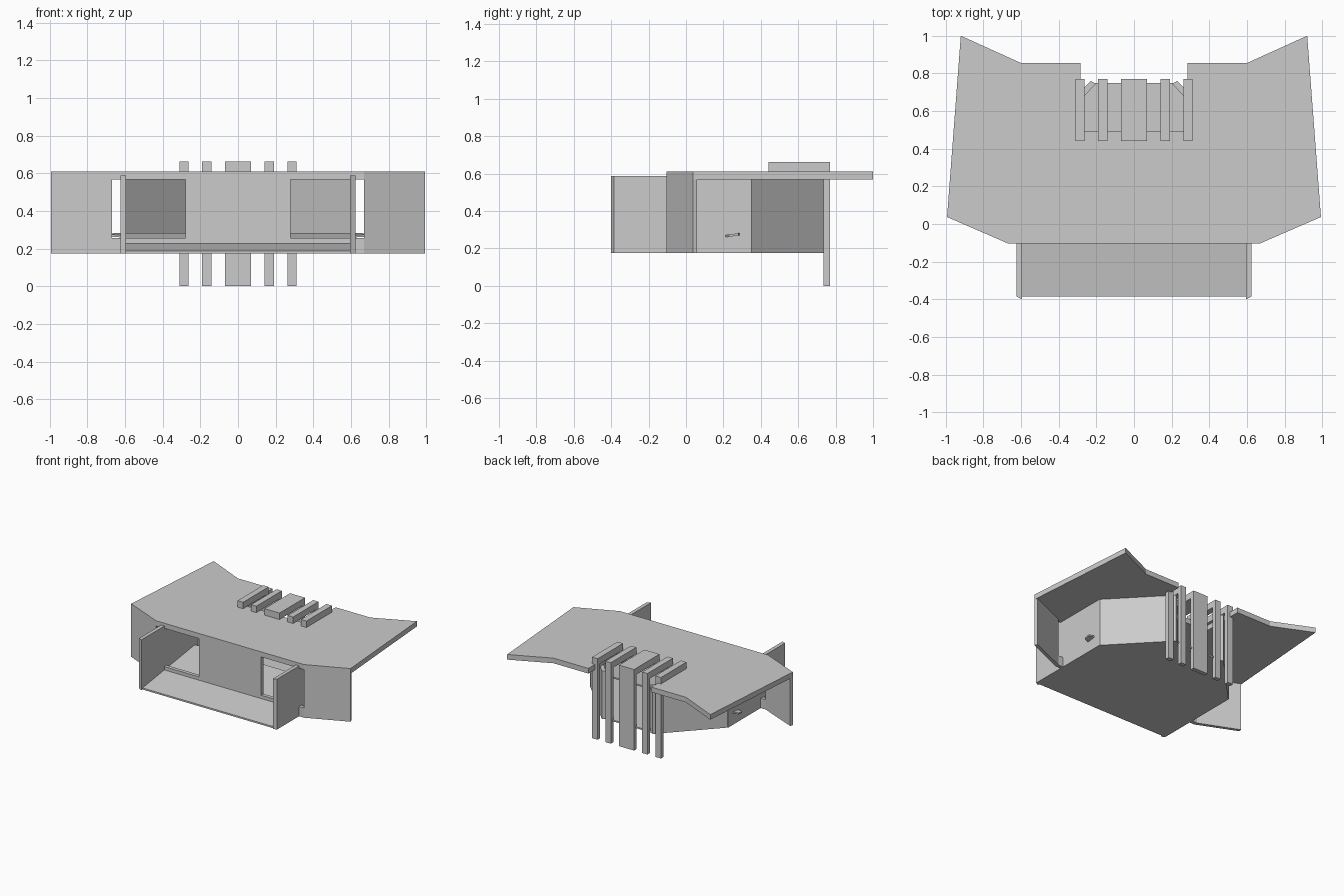
import bpy, bmesh

if "Cube" in bpy.data.objects:
    bpy.data.objects.remove(bpy.data.objects["Cube"])


def prism(name, pts, lo, hi, axis='z', slope=0.0):
    """Extrude a closed outline along z (points are x,y) or along x (points are y,z).
    slope tilts a z-extruded plate so that it rises towards the back."""
    bm = bmesh.new()
    place = (lambda p: (p[0], p[1], lo + slope * p[1])) if axis == 'z' else (lambda p: (lo, p[0], p[1]))
    face = bm.faces.new([bm.verts.new(place(p)) for p in pts])
    ext = bmesh.ops.extrude_face_region(bm, geom=[face])
    verts = [g for g in ext['geom'] if isinstance(g, bmesh.types.BMVert)]
    d = hi - lo
    bmesh.ops.translate(bm, verts=verts, vec=(0, 0, d) if axis == 'z' else (d, 0, 0))
    bmesh.ops.recalc_face_normals(bm, faces=bm.faces)
    mesh = bpy.data.meshes.new(name)
    bm.to_mesh(mesh)
    bm.free()
    obj = bpy.data.objects.new(name, mesh)
    bpy.context.collection.objects.link(obj)
    return obj


def mirrored(obj):
    mod = obj.modifiers.new("mirror", 'MIRROR')
    mod.use_axis[0] = True
    return obj


def rect(a0, b0, a1, b1):
    return [(a0, b0), (a1, b0), (a1, b1), (a0, b1)]


def symmetric(half):
    return half + [(-x, y) for x, y in reversed(half)]


BASE = 0.175

# Roof with a slot in its rear edge
prism("roof", symmetric([(0.67, -0.103), (0.993, 0.037), (0.92, 1.0), (0.60, 0.855),
                         (0.285, 0.855), (0.285, 0.495)]), 0.568, 0.61)

# Front wall: centre panel, sill under the two openings, angled wings
prism("front_panel", rect(-0.28, -0.103, 0.28, -0.073), BASE, 0.568)
mirrored(prism("front_sill", rect(0.28, -0.103, 0.67, -0.073), BASE, 0.255))
mirrored(prism("front_wing", [(0.67, -0.103), (0.993, 0.037), (0.985, 0.06),
                              (0.67, -0.073)], BASE, 0.568))

# Flat base, reaching forward as a porch and back to the fins
prism("base_floor", symmetric([(0.60, -0.385), (0.60, 0.35), (0.205, 0.748)]), BASE, 0.187)

# Thin ramp rising from the porch, its rear corners poking through the side walls
prism("ramp", symmetric([(0.595, -0.385), (0.595, 0.20), (0.67, 0.23), (0.67, 0.28),
                         (0.53, 0.30)]), 0.23, 0.242, slope=0.14)

# Side walls running through the openings, and the angled rear walls
mirrored(prism("side_wall", [(0.595, -0.40), (0.625, -0.385), (0.625, 0.35),
                             (0.595, 0.34)], BASE, 0.568))
mirrored(prism("side_wall_front_top", [(0.595, -0.40), (0.625, -0.385), (0.625, -0.10),
                                       (0.595, -0.10)], 0.568, 0.587))
mirrored(prism("rear_wall", [(0.595, 0.335), (0.625, 0.345), (0.23, 0.76),
                             (0.202, 0.745)], BASE, 0.568))

# L-shaped rear fins lying on the roof and dropping to the ground
fin = [(0.44, 0.61), (0.735, 0.61), (0.735, 0.0), (0.77, 0.0), (0.77, 0.663), (0.44, 0.663)]
prism("centre_fin", fin, -0.068, 0.068, 'x')
for name, x0, x1 in (("inner_fin", 0.142, 0.19), ("outer_fin", 0.262, 0.312)):
    mirrored(prism(name, fin, x0, x1, 'x'))
